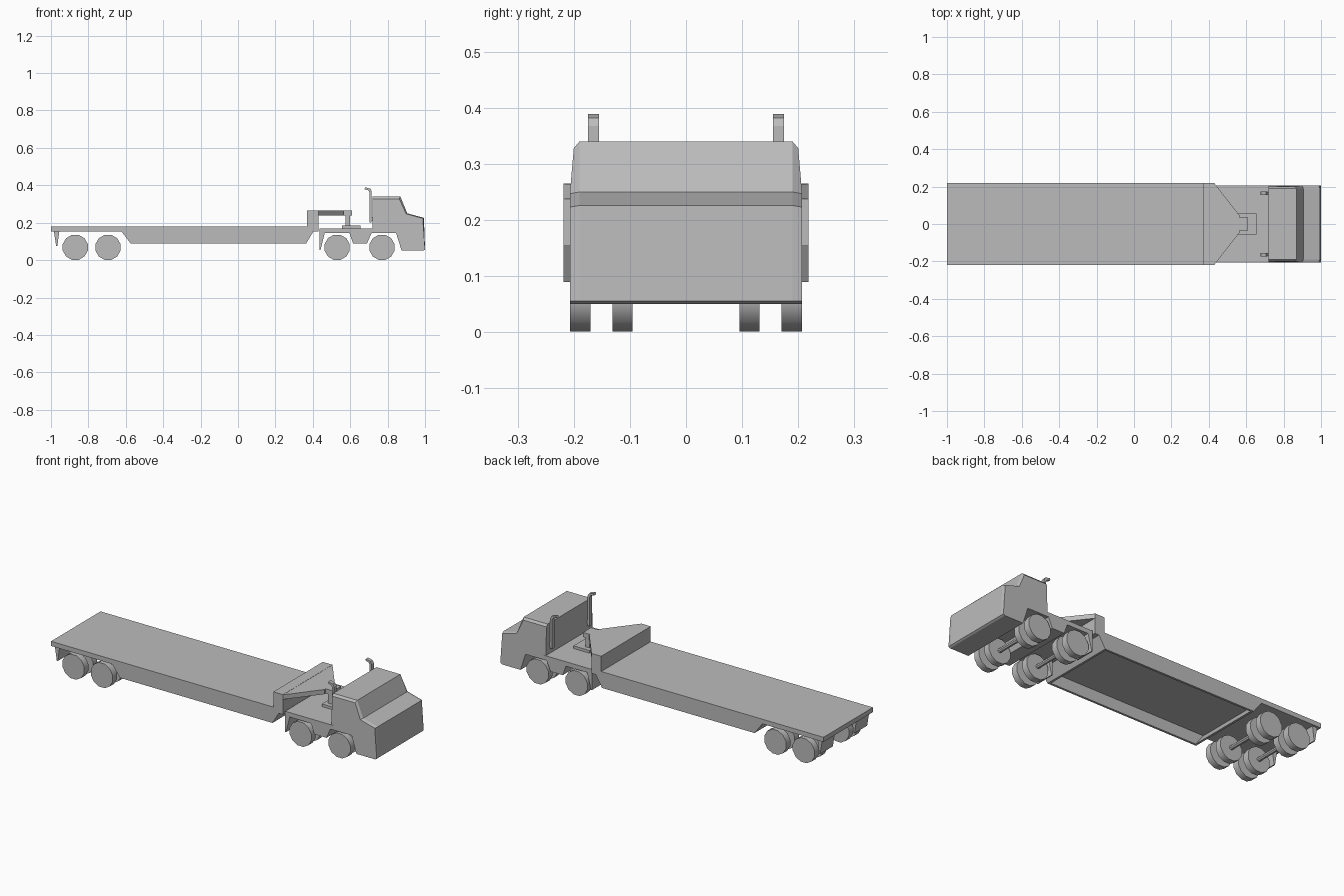
import bpy, bmesh, math
from mathutils import Vector

default = bpy.data.objects.get("Cube")
if default:
    bpy.data.objects.remove(default, do_unlink=True)

grey = bpy.data.materials.new("plain grey")
grey.use_nodes = True
COLOUR = (0.5, 0.5, 0.5, 1)
grey.diffuse_color = COLOUR
grey.node_tree.nodes["Principled BSDF"].inputs["Base Color"].default_value = COLOUR


def finish(name, bm):
    bmesh.ops.recalc_face_normals(bm, faces=bm.faces)
    mesh = bpy.data.meshes.new(name)
    bm.to_mesh(mesh)
    bm.free()
    mesh.materials.append(grey)
    obj = bpy.data.objects.new(name, mesh)
    bpy.context.collection.objects.link(obj)
    return obj


def loft(name, rings):
    """Skin equal rings of points and cap both ends."""
    bm = bmesh.new()
    loops = [[bm.verts.new(p) for p in ring] for ring in rings]
    n = len(loops[0])
    for a, b in zip(loops, loops[1:]):
        for i in range(n):
            j = (i + 1) % n
            bm.faces.new((a[i], a[j], b[j], b[i]))
    bm.faces.new(loops[0])
    bm.faces.new(loops[-1])
    return finish(name, bm)


def side_prism(name, profile, y0, y1):
    return loft(name, [[(x, y, z) for x, z in profile] for y in (y0, y1)])


def plan_prism(name, outline, z0, z1):
    return loft(name, [[(x, y, z) for x, y in outline] for z in (z0, z1)])


def box(name, x0, x1, y0, y1, z0, z1):
    return plan_prism(name, [(x0, y0), (x1, y0), (x1, y1), (x0, y1)], z0, z1)


def cylinder(name, x, z, y0, y1, radius, sides):
    turn = [math.tau * (i + 0.5) / sides for i in range(sides)]
    return side_prism(name, [(x + radius * math.cos(t), z + radius * math.sin(t)) for t in turn], y0, y1)


# Trailer: flat deck, raised step and tapering gooseneck
W = 0.218
box("trailer_deck", -1, 0.43, -W, W, 0.154, 0.18)
box("gooseneck_step", 0.37, 0.43, -W, W, 0.154, 0.265)
plan_prism("gooseneck", [(0.43, -W), (0.565, -0.045), (0.565, -0.035), (0.61, -0.035),
                         (0.61, 0.035), (0.565, 0.035), (0.565, 0.045), (0.43, W)], 0.238, 0.264)
box("coupling_pin", 0.575, 0.6, -0.03, 0.03, 0.18, 0.24)

# Hollow skirt under the deck, open at the bottom
T = 0.012
skirt = [(-0.625, 0.156), (-0.575, 0.09), (0.365, 0.09), (0.405, 0.156)]
for side, name in ((1, "left"), (-1, "right")):
    side_prism("trailer_skirt_" + name, skirt, side * (W - T), side * W)
for name, top, low, step in (("rear", skirt[0], skirt[1], T), ("front", skirt[3], skirt[2], -T)):
    side_prism("trailer_skirt_" + name, [top, low, (low[0] + step, low[1]), (top[0] + step, top[1])],
               T - W, W - T)

# Mud flaps behind the rear wheels of trailer and tractor
for side, name in ((1, "left"), (-1, "right")):
    side_prism("trailer_flap_" + name, [(-0.985, 0.156), (-0.972, 0.075), (-0.966, 0.075), (-0.955, 0.156)],
               side * 0.095, side * 0.207)
    side_prism("tractor_flap_" + name, [(0.435, 0.15), (0.435, 0.055), (0.441, 0.055), (0.465, 0.15)],
               side * 0.095, side * 0.207)

# Tractor bed with a block between the axles
box("tractor_bed", 0.435, 0.73, -0.207, 0.207, 0.145, 0.17)
side_prism("tractor_middle", [(0.595, 0.146), (0.615, 0.09), (0.69, 0.09), (0.715, 0.146)], -0.207, 0.207)

# Fifth wheel plate
box("coupling_plate", 0.555, 0.655, -0.055, 0.055, 0.169, 0.185)

# Cab with narrowed roof and bevelled sides
cab = [(0.72, 0.145), (0.72, 0.34), (0.868, 0.34), (0.905, 0.25), (0.994, 0.226),
       (1.0, 0.056), (0.99, 0.05), (0.875, 0.05), (0.845, 0.145)]


def cab_ring(side, outer):
    ring = []
    for x, z in cab:
        if not outer:
            ring.append((x, side * 0.19, z))
        else:
            ring.append((x - (0.006 if x > 0.86 and z > 0.2 else 0),
                         side * (0.2 if z > 0.3 else 0.207),
                         z - (0.012 if z > 0.3 else 0.003 if z > 0.2 else 0)))
    return ring


loft("cab", [cab_ring(-1, True), cab_ring(-1, False), cab_ring(1, False), cab_ring(1, True)])

# Exhaust stacks bent backwards at the top
stack = [(0.703, 0.2), (0.715, 0.2), (0.715, 0.368), (0.707, 0.382), (0.68, 0.389),
         (0.676, 0.379), (0.697, 0.373), (0.703, 0.362)]
for side, name in ((1, "left"), (-1, "right")):
    side_prism("exhaust_" + name, stack, side * 0.155, side * 0.175)
    box("exhaust_bracket_" + name, 0.71, 0.722, side * 0.158, side * 0.172, 0.21, 0.23)

# Axles, each carrying twin wheels on both sides
R = 0.068
for number, x in enumerate((-0.87, -0.695, 0.53, 0.77), 1):
    cylinder(f"axle_{number}", x, R, -0.2, 0.2, 0.012, 8)
    for side, name in ((1, "left"), (-1, "right")):
        for place, y0, y1 in (("outer", 0.17, 0.207), ("inner", 0.095, 0.131)):
            wheel = cylinder(f"wheel_{number}_{name}_{place}", x, R, side * y0, side * y1, R * 1.02, 12)
            bpy.ops.object.select_all(action="DESELECT")
            wheel.select_set(True)
            bpy.context.view_layer.objects.active = wheel
            bpy.ops.object.shade_smooth_by_angle(angle=math.radians(40))
